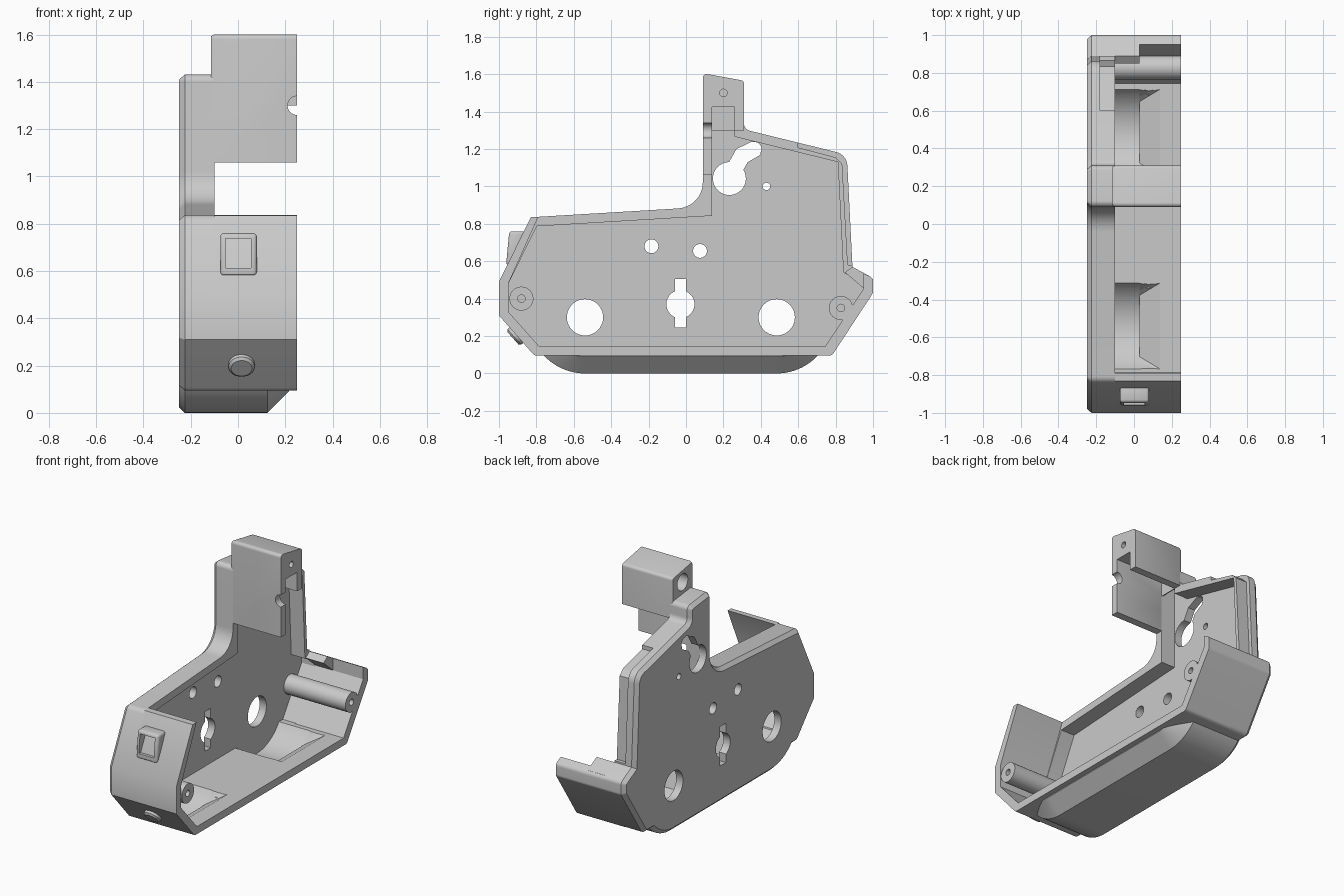
import bpy, bmesh, math
from mathutils import Vector

cube = bpy.data.objects.get("Cube")
if cube:
    bpy.data.objects.remove(cube)

GREY = (0.59, 0.59, 0.59, 1)
grey = bpy.data.materials.new("plain grey")
grey.use_nodes = True
grey.diffuse_color = GREY
grey.node_tree.nodes["Principled BSDF"].inputs["Base Color"].default_value = GREY


def loft(name, sections):
    """Join (x, outline) sections, each outline a list of (y, z)."""
    bm = bmesh.new()
    rings = [[bm.verts.new((x, p[0], p[1])) for p in pts] for x, pts in sections]
    for a, b in zip(rings, rings[1:]):
        for i in range(len(a)):
            j = (i + 1) % len(a)
            bm.faces.new((a[i], a[j], b[j], b[i]))
    bm.faces.new(list(reversed(rings[0])))
    bm.faces.new(rings[-1])
    if bm.calc_volume(signed=True) < 0:
        bmesh.ops.reverse_faces(bm, faces=bm.faces)
    mesh = bpy.data.meshes.new(name)
    bm.to_mesh(mesh)
    bm.free()
    ob = bpy.data.objects.new(name, mesh)
    bpy.context.collection.objects.link(ob)
    mesh.materials.append(grey)
    return ob


def prism(name, pts, x0, x1):
    return loft(name, [(x0, pts), (x1, pts)])


def circle(y, z, r, n=40):
    return [(y + r * math.cos(2 * math.pi * i / n), z + r * math.sin(2 * math.pi * i / n)) for i in range(n)]


def rect(y0, y1, z0, z1):
    return [(y0, z0), (y1, z0), (y1, z1), (y0, z1)]


def inset(pts, d):
    """Offset a counter-clockwise outline inwards."""
    out = []
    for i, p in enumerate(pts):
        p = Vector(p)
        a = (p - Vector(pts[i - 1])).normalized()
        b = (Vector(pts[(i + 1) % len(pts)]) - p).normalized()
        na, nb = Vector((-a.y, a.x)), Vector((-b.y, b.x))
        out.append(tuple(p + (na + nb) * d / (1 + na.dot(nb))))
    return out


def rounded(pts, steps=8):
    """Round each corner (y, z, radius) with an arc."""
    out = []
    for i, (y, z, r) in enumerate(pts):
        p = Vector((y, z))
        if not r:
            out.append((y, z))
            continue
        a = (Vector(pts[i - 1][:2]) - p).normalized()
        b = (Vector(pts[(i + 1) % len(pts)][:2]) - p).normalized()
        half = a.angle(b) / 2
        centre = p + (a + b).normalized() * (r / math.sin(half))
        s, e = p + a * (r / math.tan(half)) - centre, p + b * (r / math.tan(half)) - centre
        sweep = s.angle(e)
        for k in range(steps + 1):
            t = k / steps
            v = (s * math.sin((1 - t) * sweep) + e * math.sin(t * sweep)) / math.sin(sweep)
            out.append(tuple(centre + v))
    return out


def bake(ob):
    bpy.context.view_layer.update()
    mesh = bpy.data.meshes.new_from_object(ob.evaluated_get(bpy.context.evaluated_depsgraph_get()))
    ob.modifiers.clear()
    ob.data = mesh


def cut(ob, cutters):
    for c in cutters:
        m = ob.modifiers.new("cut", "BOOLEAN")
        m.operation, m.solver, m.object = "DIFFERENCE", "EXACT", c
        bake(ob)


helpers = []


def keep(c):
    c.hide_render = True
    helpers.append(c)
    return c


def cutter(pts, x0, x1):
    return keep(prism("cutter", pts, x0, x1))


# Side plate with its rim
corners = [(-.81, .095, .03), (.78, .095, .04), (1, .43, .03), (1, .51, .03), (.89, .57, 0),
           (.86, 1.17, .08), (.31, 1.305, .04), (.31, 1.41, .03), (.09, 1.435, .03),
           (.09, .89, .14), (-.83, .835, .04), (-1, .49, 0), (-1, .31, 0)]
outline = rounded(corners)
inner = inset([c[:2] for c in corners], .05)
shell = loft("side_plate_and_rim", [(-.25, inset(outline, .022)), (-.225, outline), (-.1, outline)])
lip = [(.6, 1.208), (.8, 1.155), (.835, 1.12), (.865, .58), (1.1, .58), (1.1, 1.3), (.6, 1.3)]
cut(shell, [cutter(inner, -.2, 0), cutter(lip, -.18, 0)])

# Wheel recesses with a sloped side, shared by the floor parts
WHEELS = (-.54, .485)
WHEEL_R = .276


def wheel_above(y, z, n=40):
    a = math.asin((z - .3) / WHEEL_R)
    angles = [a + (math.pi - 2 * a) * i / n for i in range(n + 1)]
    return [(y + WHEEL_R * math.cos(t), .3 + WHEEL_R * math.sin(t)) for t in angles]


recesses = []
for y in WHEELS:
    recesses.append(cutter(circle(y, .3, WHEEL_R, 64), -.2, .03))
    recesses.append(keep(loft("cutter", [(.02, wheel_above(y, .073)), (.14, wheel_above(y, .146))])))
cut(shell, recesses)

# Holes through the plate
holes = [(y, .3, .097) for y in WHEELS]
holes += [(-.185, .68, .037), (.075, .655, .037), (.43, 1.0, .02), (-.03, .37, .075),
          (.232, 1.042, .088), (.367, 1.2, .037)]
slot = [(.165, 1.1), (.29, 1.06), (.33, 1.13), (.4, 1.17), (.385, 1.235), (.35, 1.238), (.27, 1.2), (.225, 1.12)]
cut(shell, [cutter(circle(*h), -.4, -.15) for h in holes])
cut(shell, [cutter(pts, -.4, -.15) for pts in (rect(-.06, 0, .245, .505), slot)])

# Tray: floor, front wall and rear wall
tray_pts = [(-.81, .095), (.78, .095), (1, .43), (1, .51), (.95, .535), (.95, .455), (.745, .145),
            (-.785, .145), (-.95, .33), (-.95, .48), (-.79, .837), (-.83, .835), (-1, .49), (-1, .31)]
tray = prism("tray", rounded([(y, z, .03 if i < 4 else 0) for i, (y, z) in enumerate(tray_pts)]), -.1, .25)
cut(tray, recesses)
cap = prism("rear_wall_cap", [(.89, .57), (.85, .54), (.95, .455), (.99, .5), (.985, .518)], -.1, .03)


# Rounded belly under the floor
def belly_section(r, n=14):
    a = math.asin(.18 / r)
    angles = [a + (math.pi / 2 - a) * i / n for i in range(n + 1)]
    left = [(WHEELS[0] - r * math.cos(t), .3 - r * math.sin(t)) for t in angles]
    right = [(WHEELS[1] + r * math.cos(t), .3 - r * math.sin(t)) for t in reversed(angles)]
    return left + right


belly = loft("belly", [(x, belly_section(r)) for x, r in ((-.25, .275), (-.225, .3), (.125, .3), (.215, .21))])
cut(belly, recesses)

# Screw bosses
bosses = []
for name, y, z in (("front_boss", -.88, .4), ("rear_boss", .828, .35)):
    boss = prism(name, circle(y, z, .064), -.21, .25)
    cut(boss, [cutter(circle(y, z, .02), 0, .4)])
    bosses.append(boss)

# Head block with a hanging front panel
head_pts = rounded([(.09, 1.06, 0), (.14, 1.06, 0), (.14, 1.3, 0), (.31, 1.3, 0), (.31, 1.565, .02), (.09, 1.605, .02)])
head = loft("head_block", [(-.115, inset(head_pts, .008)), (-.1, head_pts), (.25, head_pts)])
notch = keep(prism("cutter", circle(0, 0, .04), -.1, .1))
notch.rotation_euler.z = math.pi / 2
notch.location = (.25, .1, 1.3)
cut(head, [cutter(rect(.14, .26, 1.2, 1.425), -.1, .4),
           cutter(circle(.2, 1.5, .02), .1, .4),
           cutter(circle(.2, 1.5, .055), -.3, 0), notch])

# Window frame on the front wall
hood = prism("window_frame", [(-.86, .76), (-.945, .76), (-.962, .58), (-.93, .58)], -.075, .08)
m = hood.modifiers.new("round", "BEVEL")
m.width, m.segments = .015, 3
bake(hood)
cut(hood, [cutter(rect(-1.1, -.7, .612, .738), -.053, .056)])

# Button on the lower front slope
button = loft("button", [(-.03, circle(0, 0, .058)), (.015, circle(0, 0, .055)), (.025, circle(0, 0, .044))])
button.rotation_mode = "QUATERNION"
button.rotation_quaternion = Vector((0, -.215, -.19)).to_track_quat("X", "Z")
button.location = (.015, -.907, .205)

for c in helpers:
    bpy.data.objects.remove(c)
bpy.ops.object.select_all(action="DESELECT")
for ob in [shell, tray, cap, belly, head, hood, button] + bosses:
    ob.select_set(True)
    bpy.context.view_layer.objects.active = ob
bpy.ops.object.shade_smooth_by_angle(angle=math.radians(30))
